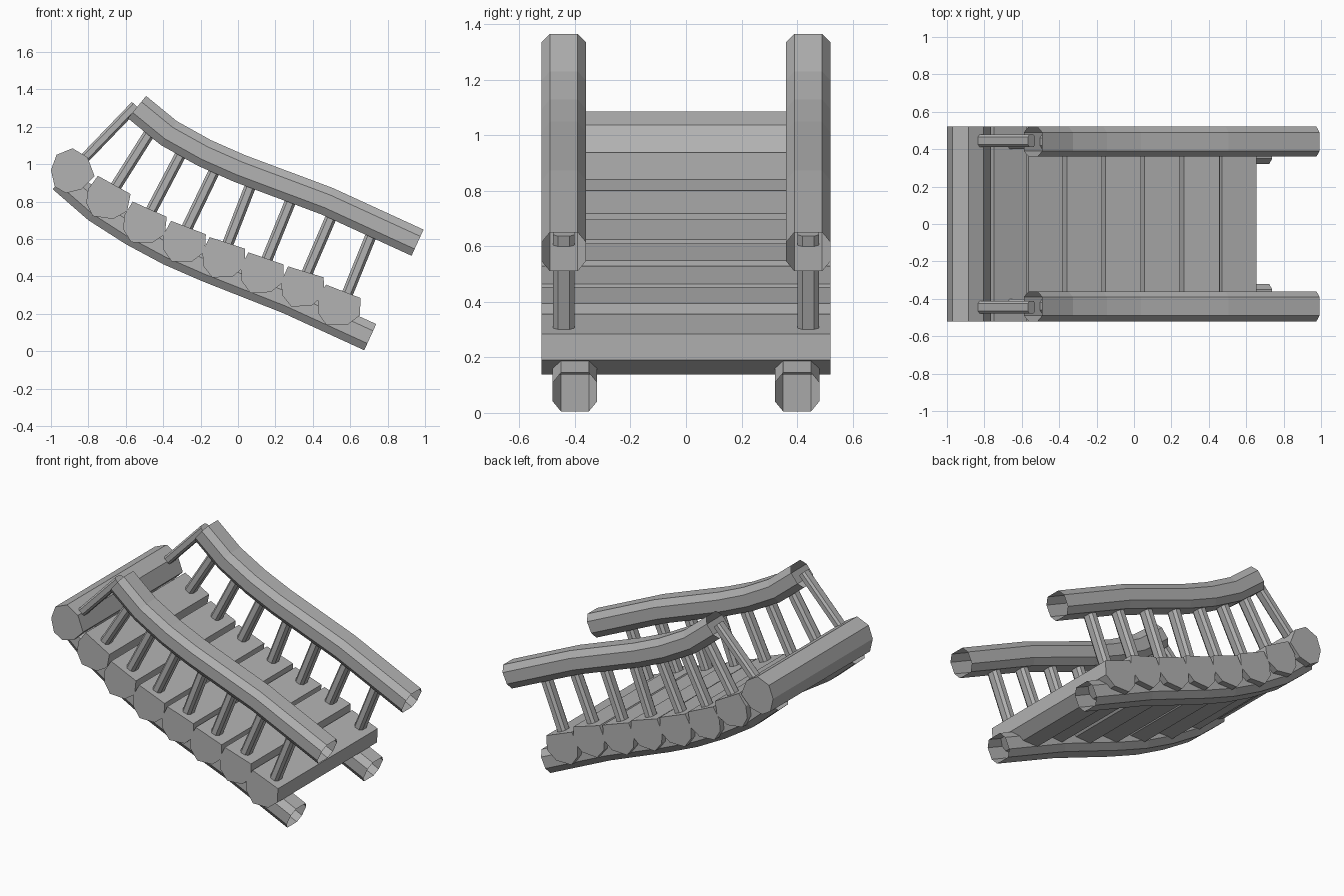
import bpy
import bmesh
import math
from mathutils import Vector, Matrix

cube = bpy.data.objects.get("Cube")
if cube:
    bpy.data.objects.remove(cube, do_unlink=True)

grey = bpy.data.materials.new("plain grey")
grey.use_nodes = True
colour = (0.45, 0.45, 0.45, 1)
grey.diffuse_color = colour
grey.node_tree.nodes["Principled BSDF"].inputs["Base Color"].default_value = colour


def sweep(name, rings, capped):
    """Skin a list of point rings into one flat-shaded object."""
    bm = bmesh.new()
    loops = [[bm.verts.new(p) for p in ring] for ring in rings]
    n = len(loops[0])
    for a, b in zip(loops, loops[1:]):
        for i in range(n):
            j = (i + 1) % n
            bm.faces.new((a[i], a[j], b[j], b[i]))
    if capped:
        bm.faces.new(loops[0])
        bm.faces.new(loops[-1])
    bmesh.ops.recalc_face_normals(bm, faces=bm.faces)
    mesh = bpy.data.meshes.new(name)
    bm.to_mesh(mesh)
    bm.free()
    mesh.materials.append(grey)
    obj = bpy.data.objects.new(name, mesh)
    bpy.context.collection.objects.link(obj)
    return obj


def octagon(w, h, cut_w, cut_h):
    """Chamfered rectangle from half sizes and chamfer sizes."""
    quarter = [(w, h - cut_h), (w - cut_w, h)]
    half = quarter + [(-x, y) for x, y in reversed(quarter)]
    return half + [(-x, -y) for x, y in half]


def beam(name, path, y, section, capped):
    """Sweep a section along a path that lies in a plane of constant y."""
    pts = [Vector(p) for p in path]
    rings = []
    for i, p in enumerate(pts):
        before = (p - pts[i - 1]).normalized() if i else Vector((0, 0))
        after = (pts[i + 1] - p).normalized() if i < len(pts) - 1 else Vector((0, 0))
        t = (before + after).normalized()
        up = Vector((-t.y, t.x))
        rings.append([(p.x + up.x * v, y + u, p.y + up.y * v) for u, v in section])
    return sweep(name, rings, capped)


def log(name, outline):
    return sweep(name, [[(x, y, z) for x, z in outline] for y in (-0.52, 0.52)], True)


# Top landing log, left whole
log("top_log", [(-1.0, .968), (-.97, 1.05), (-.885, 1.085), (-.805, 1.037),
                (-.767, .936), (-.837, .866), (-.92, .845), (-.98, .88)])

# Step logs with a flattened tread: tread centre and tilt in degrees
step_shape = [(-.093, .037), (.093, -.035), (.088, -.128), (.02, -.18),
              (-.09, -.18), (-.135, -.115), (-.135, -.04)]
steps = [(-.662, .888, -29), (-.472, .758, -24), (-.265, .66, -21), (-.057, .578, -18),
         (.15, .495, -19), (.363, .423, -17), (.563, .319, -21)]
for k, (cx, cz, tilt) in enumerate(steps):
    turn = Matrix.Rotation(math.radians(tilt + 21), 2)
    spun = [turn @ Vector(p) for p in step_shape]
    log(f"step_log_{k + 1}", [(cx + p.x, cz + p.y) for p in spun])

rail_path = [(-.54, 1.305), (-.37, 1.166), (-.18, 1.06), (.008, .977),
             (.476, .802), (.96, .58)]
stringer_path = [(-.94, .924), (-.754, .762), (-.56, .638), (-.366, .534),
                 (-.164, .446), (.27, .275), (.707, .075)]
# Feet and heads of the railing posts
posts = [((-.66, .87), (-.48, 1.155)), ((-.46, .76), (-.31, 1.045)),
         ((-.27, .665), (-.135, .945)), ((-.05, .585), (.065, .88)),
         ((.16, .505), (.28, .80)), ((.37, .42), (.495, .71)), ((.59, .32), (.71, .615))]
beam_section = octagon(.08, .077, .03, .04)
post_section = octagon(.038, .03, .018, .014)

for side, s in (("left", 1), ("right", -1)):
    # Front faces -y, but the stairs run along x: sides named by y here
    where = "back" if s > 0 else "front"
    beam(f"{where}_handrail", rail_path, s * .44, beam_section, False)
    beam(f"{where}_stringer", stringer_path, s * .40, beam_section, False)
    beam(f"{where}_brace", [(-.86, .99), (-.548, 1.314)], s * .445,
         octagon(.034, .027, .014, .012), True)
    for k, (foot, head) in enumerate(posts):
        a, b = Vector(foot), Vector(head)
        d = (b - a).normalized() * .035
        beam(f"{where}_post_{k + 1}", [a - d, b + d], s * .44, post_section, True)
